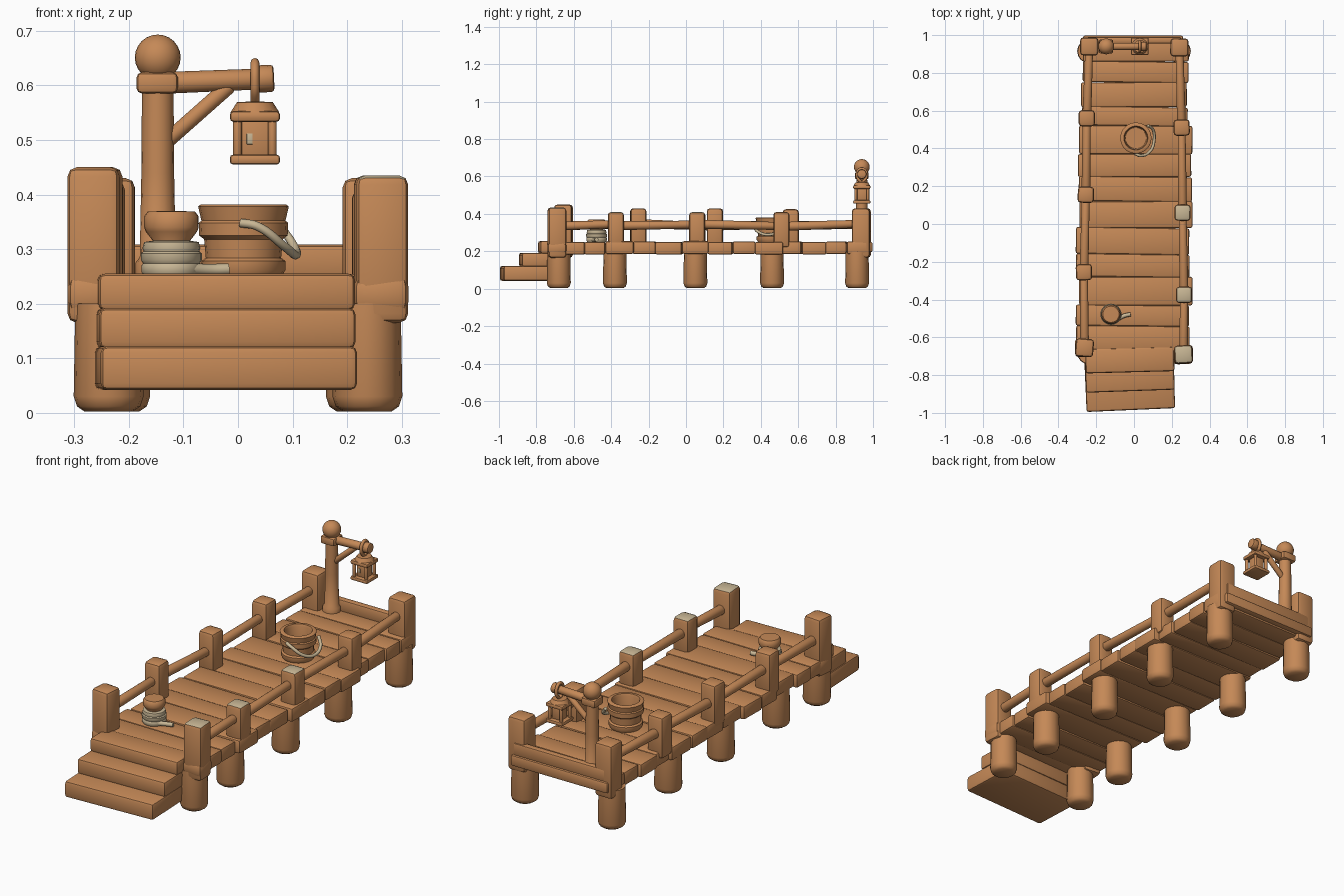
import bpy, bmesh, math, random
from mathutils import Vector, Matrix

random.seed(4)
if "Cube" in bpy.data.objects:
    bpy.data.objects.remove(bpy.data.objects["Cube"])


def material(name, color):
    m = bpy.data.materials.new(name)
    m.use_nodes = True
    m.diffuse_color = (*color, 1)
    m.node_tree.nodes["Principled BSDF"].inputs["Base Color"].default_value = (*color, 1)
    return m


WOOD = material("warm wood", (0.56, 0.25, 0.095))
PALE = material("pale rope", (0.58, 0.47, 0.30))


def finish(name, bm, mat=WOOD):
    bmesh.ops.recalc_face_normals(bm, faces=bm.faces)
    me = bpy.data.meshes.new(name)
    bm.to_mesh(me)
    bm.free()
    ob = bpy.data.objects.new(name, me)
    bpy.context.collection.objects.link(ob)
    me.materials.append(mat)
    bpy.ops.object.select_all(action='DESELECT')
    ob.select_set(True)
    bpy.context.view_layer.objects.active = ob
    bpy.ops.object.shade_smooth_by_angle(angle=math.radians(40))
    return ob


def box(name, lo, hi, bevel=0.012, turn=0, mat=WOOD):
    """Rounded block between two corners, turned about z in degrees."""
    lo, hi = Vector(lo), Vector(hi)
    bm = bmesh.new()
    bmesh.ops.create_cube(bm, size=1)
    bmesh.ops.scale(bm, vec=hi - lo, verts=bm.verts)
    bmesh.ops.bevel(bm, geom=bm.edges[:], offset=bevel, segments=2, profile=0.5, affect='EDGES')
    spin = Matrix.Rotation(math.radians(turn), 4, 'Z')
    bm.transform(Matrix.Translation((lo + hi) / 2) @ spin)
    return finish(name, bm, mat)


def lathe(name, x, y, profile, mat=WOOD, sides=24):
    """Turned part from (radius, height) points."""
    bm = bmesh.new()
    vs = [bm.verts.new((r, 0, z)) for r, z in profile]
    es = [bm.edges.new(p) for p in zip(vs, vs[1:])]
    bmesh.ops.spin(bm, geom=vs + es, cent=(0, 0, 0), axis=(0, 0, 1),
                   angle=math.tau, steps=sides)
    bmesh.ops.remove_doubles(bm, verts=bm.verts, dist=0.0001)
    bm.transform(Matrix.Translation((x, y, 0)))
    return finish(name, bm, mat)


def rod(name, a, b, r1, r2=None, sides=14):
    """Round bar with softened ends between two points."""
    a, b = Vector(a), Vector(b)
    d = b - a
    bm = bmesh.new()
    bmesh.ops.create_cone(bm, cap_ends=True, segments=sides, radius1=r1,
                          radius2=r2 or r1, depth=d.length)
    rims = [e for e in bm.edges if abs(e.verts[0].co.z - e.verts[1].co.z) < 1e-5]
    bmesh.ops.bevel(bm, geom=rims, offset=r1 * 0.25, segments=2, profile=0.5, affect='EDGES')
    turn = d.to_track_quat('Z', 'Y').to_matrix().to_4x4()
    bm.transform(Matrix.Translation((a + b) / 2) @ turn)
    return finish(name, bm)


def rope(name, points, radius, mat=PALE):
    cu = bpy.data.curves.new(name, 'CURVE')
    cu.dimensions = '3D'
    cu.bevel_depth, cu.bevel_resolution, cu.use_fill_caps = radius, 2, True
    sp = cu.splines.new('BEZIER')
    sp.bezier_points.add(len(points) - 1)
    for bp, p in zip(sp.bezier_points, points):
        bp.co = p
        bp.handle_left_type = bp.handle_right_type = 'AUTO'
    cu.materials.append(mat)
    bpy.context.collection.objects.link(bpy.data.objects.new(name, cu))


# Deck planks, slightly uneven
edges = [-.67, -.54, -.43, -.28, -.16, -.02, .12, .25, .37, .52, .62, .75, .86, .97]
for i, (a, b) in enumerate(zip(edges, edges[1:])):
    w = 0.30 if b < 0.6 else 0.28
    jig = random.uniform(-0.012, 0.012)
    lift = random.uniform(-0.003, 0.002)
    box(f"deck_plank_{i + 1}", (-w + jig, a - 0.001, 0.185 + lift), (w + jig, b + 0.001, 0.253 + lift),
        0.011, random.uniform(-1.2, 0.3))

# Entry steps
for name, front, back, z0, z1, turn in (("lower_step", -.985, -.72, .042, .122, 2.5),
                                        ("middle_step", -.885, -.72, .118, .192, 2),
                                        ("upper_step", -.785, -.655, .188, .255, 1.5)):
    box(name, (-0.257, front, z0), (0.213, back, z1), 0.012, turn)

# Legs under the deck, in pairs
for i, y in enumerate((-.68, -.38, .05, .46, .915)):
    for side, s in (("left", 1), ("right", -1)):
        lathe(f"{side}_leg_{i + 1}", s * (0.237 if i in (0, 4) else 0.225), y,
              [(0, 0.003), (0.045, 0.003), (0.058, 0.012), (0.064, 0.03), (0.061, 0.2), (0, 0.2)], sides=16)

# Railing posts: x, y, top height
left = [(.262, -.69, .435), (.265, -.375, .41), (.257, .06, .41), (.252, .51, .41), (.24, .935, .43)]
right = [(-.262, -.655, .45), (-.265, -.255, .43), (-.255, .155, .43), (-.25, .56, .425), (-.237, .94, .43)]
for side, posts in (("left", left), ("right", right)):
    for i, (x, y, top) in enumerate(posts):
        h = 0.048 if i in (0, 4) else 0.043
        ob = box(f"{side}_post_{i + 1}", (x - h, y - h, 0.165 if i in (0, 4) else 0.22),
                 (x + h, y + h, top), 0.017, random.uniform(-5, 5))
        # Pale worn tops
        if side == "left" and i < 3:
            ob.data.materials.append(PALE)
            for p in ob.data.polygons:
                if p.center.z > top - 0.009:
                    p.material_index = 1
    # Rails from post to post
    for i, (p, q) in enumerate(zip(posts, posts[1:])):
        dz = random.uniform(-0.008, 0.008)
        rod(f"{side}_rail_{i + 1}", (p[0], p[1], 0.34 + dz), (q[0], q[1], 0.34 - dz), 0.024, 0.021)

# Collars where the front posts meet the deck
for s, y in ((1, -.69), (-1, -.655)):
    box("post_collar", (s * 0.262 - 0.05, y - 0.05, 0.185), (s * 0.262 + 0.05, y + 0.05, 0.25), 0.018)

# Rear boards
box("rear_board", (-0.25, 0.955, 0.245), (0.25, 0.99, 0.308), 0.01)
box("rear_beam", (-0.27, 0.94, 0.195), (0.26, 0.998, 0.25), 0.011)

# Lamp post with ball top
LX, LY = -0.147, 0.94
lathe("lamp_post", LX, LY, [(0, .245), (.041, .245), (.041, .275), (.033, .285),
                            (.030, .44), (.029, .59), (0, .59)], sides=16)
box("lamp_post_collar", (LX - .039, LY - .037, .585), (LX + .037, LY + .037, .624), 0.01)
lathe("lamp_post_ball", LX, LY, [(.042 * math.sin(t * math.pi / 12), .651 - .042 * math.cos(t * math.pi / 12))
                                 for t in range(13)])
rod("lamp_arm", (LX, LY, .604), (.05, LY, .612), .02, .019)
rod("lamp_arm_end", (.026, LY, .611), (.066, LY, .613), .025)
rod("lamp_brace", (LX + .01, LY, .492), (-.015, LY, .6), .014)

# Hanging lantern
NX = 0.031
rope("lantern_hook", [(NX, LY, .565), (NX, LY - .025, .60), (NX, LY - .012, .638), (NX, LY + .012, .638),
                      (NX, LY + .025, .60), (NX, LY, .565)], .008, WOOD)
box("lantern_base", (NX - .046, LY - .046, .455), (NX + .046, LY + .046, .473), .006)
box("lantern_eave", (NX - .046, LY - .046, .533), (NX + .046, LY + .046, .553), .007)
lathe("lantern_roof", NX, LY, [(.045, .55), (.033, .569), (0, .571)], sides=16)
box("lantern_glass", (NX - .025, LY - .025, .468), (NX + .025, LY + .025, .54), .004)
box("lantern_glint", (NX - .015, LY - .028, .492), (NX - .004, LY - .024, .512), .001, 0, PALE)
for sx in (-1, 1):
    for sy in (-1, 1):
        rod("lantern_bar", (NX + sx * .032, LY + sy * .032, .465), (NX + sx * .032, LY + sy * .032, .54), .008)

# Wooden bucket with hoops and rope handle
lathe("bucket", 0.01, 0.455, [(0, .25), (.07, .25), (.077, .262), (.077, .278), (.069, .284), (.072, .318),
                              (.081, .325), (.082, .348), (.077, .352), (.083, .378), (.078, .382),
                              (.064, .382), (.06, .372), (.056, .27), (0, .27)], sides=20)
rope("bucket_handle", [(.005, .372, .348), (.035, .362, .342), (.085, .385, .305),
                       (.106, .44, .289), (.1, .5, .31), (.075, .52, .345)], .008)

# Mooring bollard with coiled rope
BX, BY = -0.122, -0.478
lathe("bollard", BX, BY, [(0, .25), (.036, .25), (.034, .315), (.047, .332), (.05, .34), (.05, .36),
                          (.043, .369), (0, .37)])
lathe("bollard_rope", BX, BY, [(0, .25), (.05, .25), (.055, .258), (.055, .27), (.052, .274), (.056, .28),
                               (.056, .292), (.051, .296), (.053, .302), (.05, .313), (.03, .316)], PALE)
rope("bollard_rope_tail", [(BX + .02, BY - .035, .264), (BX + .07, BY - .008, .262), (-.018, BY, .263)], .011)
